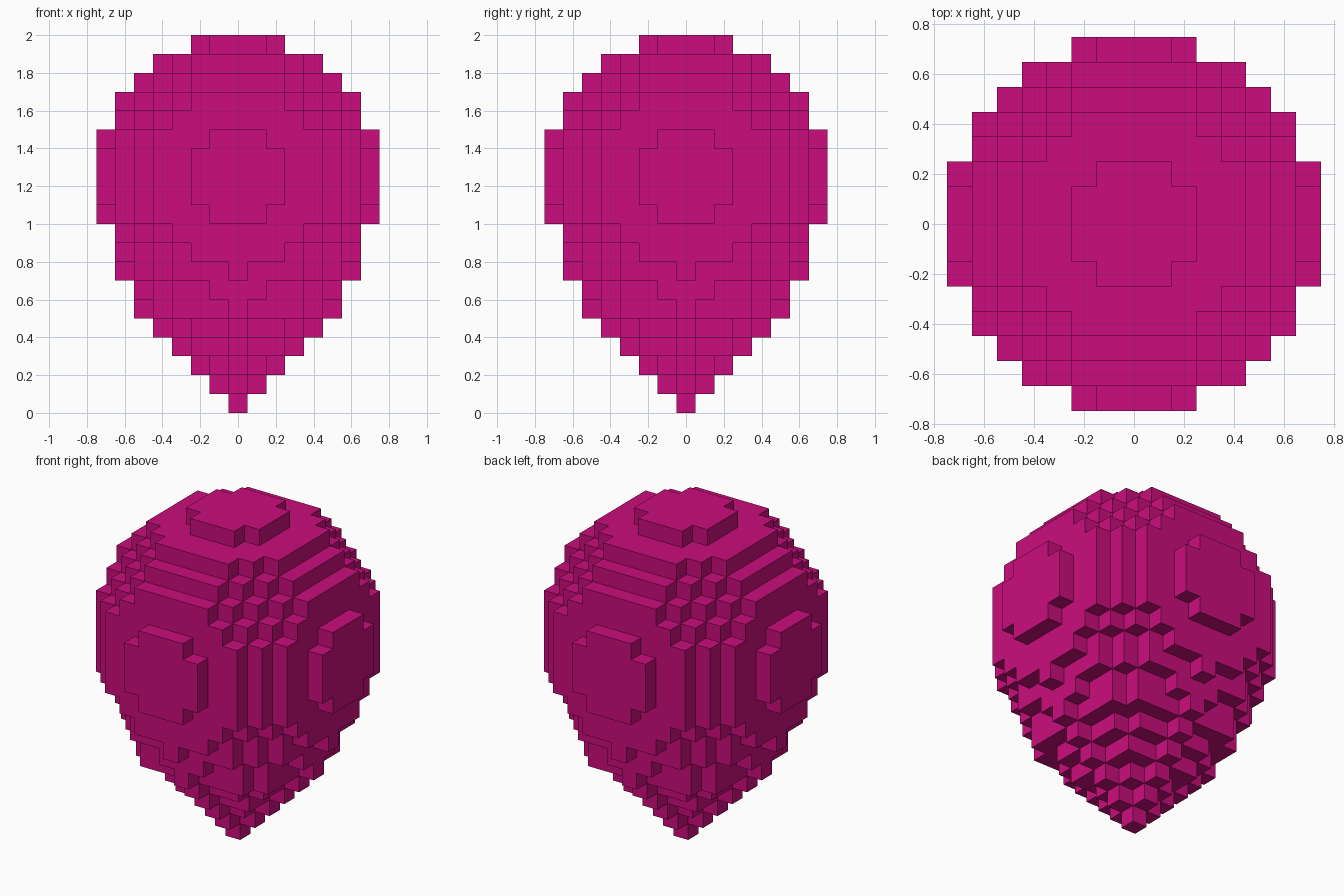
import bpy, bmesh
from mathutils import Vector

if "Cube" in bpy.data.objects:
    bpy.data.objects.remove(bpy.data.objects["Cube"])

S = 0.1  # edge length of one block

# Squared disc radius (in blocks) per layer: tapering tip, then a sphere of radius 7.5
TIP = [0, 1, 4, 9, 16, 25, 26, 36]
layers = TIP + [56.25 - (k - 12) ** 2 for k in range(len(TIP), 20)]

filled = {(x, y, k)
          for k, r2 in enumerate(layers)
          for x in range(-7, 8) for y in range(-7, 8)
          if x * x + y * y <= r2 + 0.01}

pink = bpy.data.materials.new("magenta")
pink.diffuse_color = (0.597, 0.004, 0.205, 1)
pink.use_nodes = True
pink.node_tree.nodes["Principled BSDF"].inputs["Base Color"].default_value = pink.diffuse_color

bm = bmesh.new()
verts = {}


def corner(p):
    """Shared grid vertex at half-block coordinates."""
    key = tuple(round(c * 2) for c in p)
    if key not in verts:
        verts[key] = bm.verts.new((p.x * S, p.y * S, (p.z + 0.5) * S))
    return verts[key]


# Outer skin: one square wherever a block meets empty space
for cell in sorted(filled):
    c = Vector(cell)
    for axis in range(3):
        for sign in (-1, 1):
            n = Vector((0, 0, 0))
            n[axis] = sign
            if tuple(round(v) for v in c + n) in filled:
                continue
            u = Vector((0, 0, 0))
            u[(axis + 1) % 3] = 0.5
            w = n.cross(u)
            mid = c + n * 0.5
            bm.faces.new([corner(mid + d) for d in (-u - w, u - w, u + w, w - u)])

mesh = bpy.data.meshes.new("block_balloon")
bm.to_mesh(mesh)
bm.free()
mesh.materials.append(pink)
balloon = bpy.data.objects.new("block_balloon", mesh)
bpy.context.collection.objects.link(balloon)
